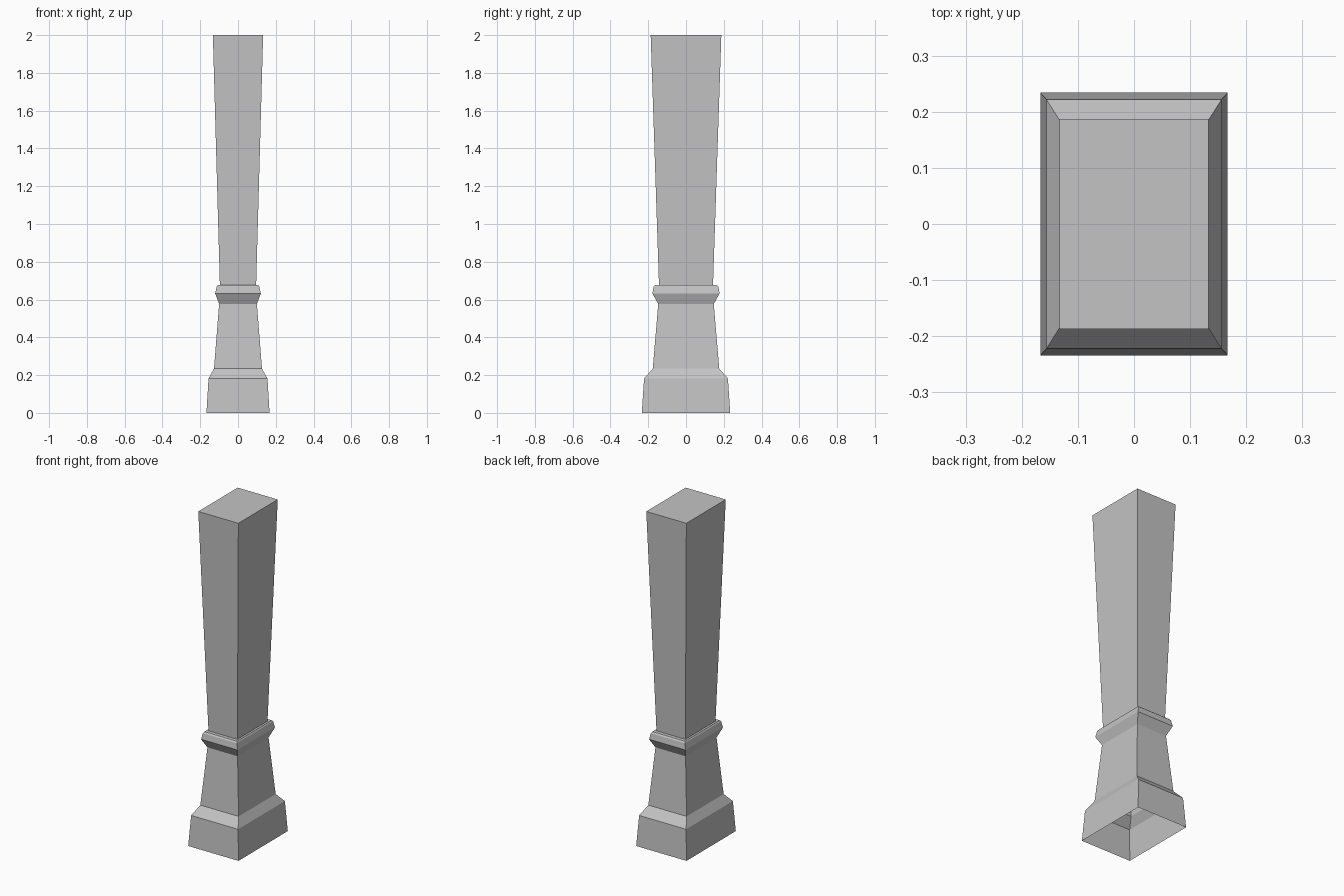
import bpy
import bmesh

cube = bpy.data.objects.get("Cube")
if cube:
    bpy.data.objects.remove(cube, do_unlink=True)

# One plain grey for the whole pillar
grey = bpy.data.materials.new("plain grey")
grey.use_nodes = True
colour = (0.55, 0.55, 0.55, 1)
grey.diffuse_color = colour
grey.node_tree.nodes["Principled BSDF"].inputs["Base Color"].default_value = colour

# Rectangular sections from floor to top: half width, half depth, height
sections = [
    (0.167, 0.234, 0.0),     # foot
    (0.156, 0.222, 0.182),   # plinth shoulder
    (0.127, 0.176, 0.234),   # pedestal bottom
    (0.100, 0.147, 0.577),   # neck
    (0.121, 0.178, 0.632),   # collar, widest
    (0.113, 0.172, 0.668),   # collar rim
    (0.108, 0.165, 0.676),   # collar top edge
    (0.096, 0.143, 0.676),   # shaft bottom
    (0.133, 0.187, 2.0),     # shaft top
]
corners = [(-1, -1), (1, -1), (1, 1), (-1, 1)]

# Loft the sections, cap the top and leave the underside hollow
bm = bmesh.new()
rings = [[bm.verts.new((sx * hx, sy * hy, z)) for sx, sy in corners]
         for hx, hy, z in sections]
for low, high in zip(rings, rings[1:]):
    for i in range(4):
        j = (i + 1) % 4
        bm.faces.new((low[i], low[j], high[j], high[i]))
bm.faces.new(rings[-1])

mesh = bpy.data.meshes.new("pillar")
bm.to_mesh(mesh)
bm.free()
mesh.materials.append(grey)
pillar = bpy.data.objects.new("pillar", mesh)
bpy.context.collection.objects.link(pillar)
